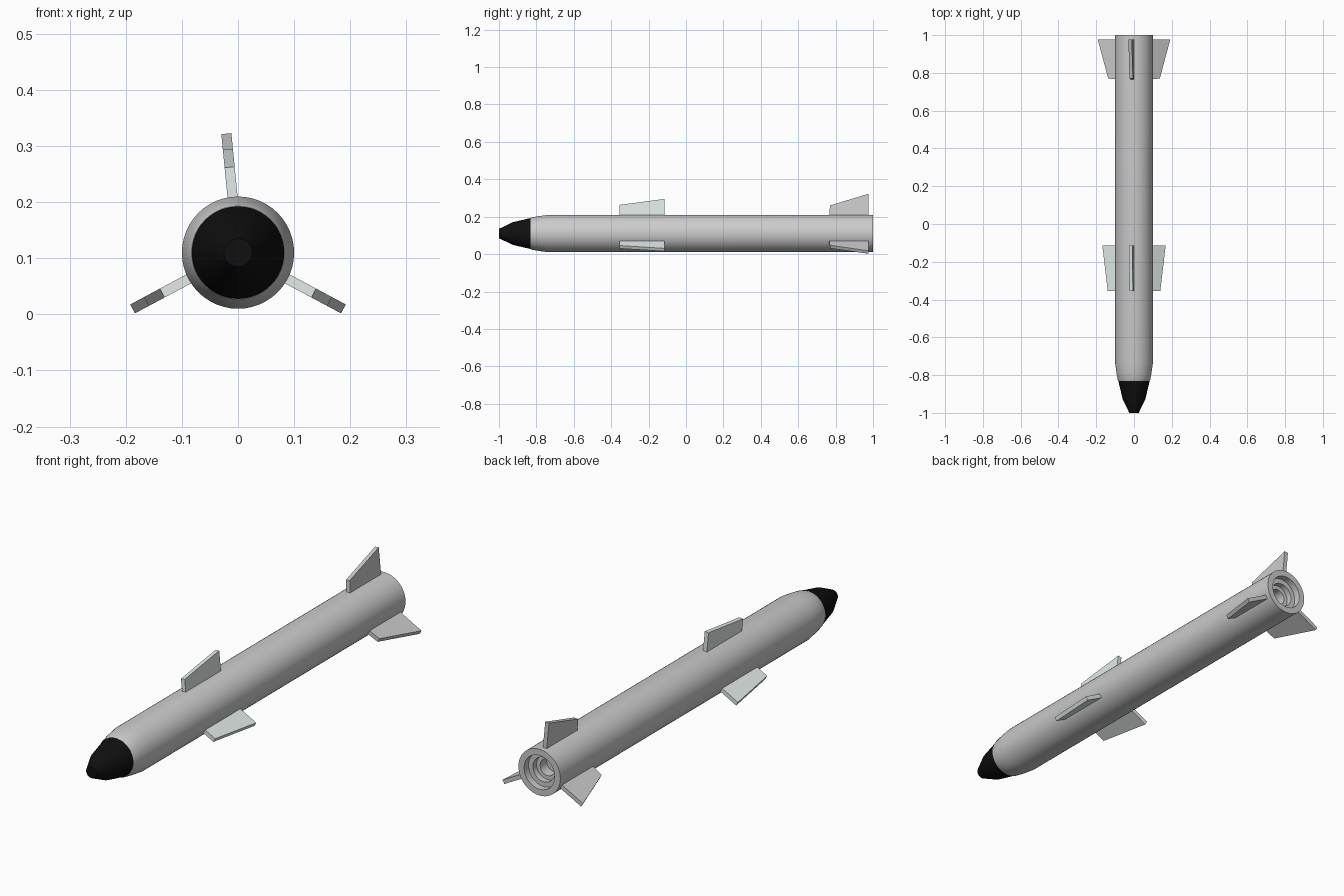
import bpy, bmesh, math
from mathutils import Vector

if "Cube" in bpy.data.objects:
    bpy.data.objects.remove(bpy.data.objects["Cube"])

AXIS_Z = 0.11
SIDES = 48


def paint(obj, name, color):
    mat = bpy.data.materials.new(name)
    mat.diffuse_color = color
    mat.use_nodes = True
    mat.node_tree.nodes["Principled BSDF"].inputs["Base Color"].default_value = mat.diffuse_color
    obj.data.materials.append(mat)


def make_object(name, bm):
    bmesh.ops.recalc_face_normals(bm, faces=bm.faces)
    mesh = bpy.data.meshes.new(name)
    bm.to_mesh(mesh)
    bm.free()
    obj = bpy.data.objects.new(name, mesh)
    bpy.context.collection.objects.link(obj)
    return obj


def lathe(name, profile, smooth_angle):
    """Revolve (y, radius) points about the long axis and close both ends."""
    bm = bmesh.new()
    rings = []
    for y, r in profile:
        rings.append([bm.verts.new((r * math.cos(a), y, AXIS_Z + r * math.sin(a)))
                      for a in (2 * math.pi * i / SIDES for i in range(SIDES))])
    for a, b in zip(rings, rings[1:]):
        for i in range(SIDES):
            j = (i + 1) % SIDES
            bm.faces.new((a[i], a[j], b[j], b[i]))
    bm.faces.new(rings[0])
    bm.faces.new(rings[-1])
    obj = make_object(name, bm)
    bpy.ops.object.select_all(action='DESELECT')
    obj.select_set(True)
    bpy.context.view_layer.objects.active = obj
    bpy.ops.object.shade_smooth_by_angle(angle=math.radians(smooth_angle))
    return obj


def fin(name, angle, outline, thickness=0.018):
    """Extruded plate; outline is (y, distance from axis)."""
    a = math.radians(angle)
    out = Vector((math.cos(a), 0, math.sin(a)))
    side = Vector((-math.sin(a), 0, math.cos(a))) * thickness / 2
    centre = Vector((0, 0, AXIS_Z))
    bm = bmesh.new()
    pts = [centre + Vector((0, y, 0)) + out * r for y, r in outline]
    lo = [bm.verts.new(p - side) for p in pts]
    hi = [bm.verts.new(p + side) for p in pts]
    bm.faces.new(lo)
    bm.faces.new(hi)
    for i in range(len(pts)):
        j = (i + 1) % len(pts)
        bm.faces.new((lo[i], lo[j], hi[j], hi[i]))
    return make_object(name, bm)


# Tube body with tapered shoulder and stepped exhaust recess
lathe("body", [(-0.832, 0.083), (-0.825, 0.086), (-0.79, 0.0925), (-0.735, 0.1),
               (1.0, 0.1), (1.0, 0.073), (0.97, 0.073), (0.97, 0.052),
               (0.945, 0.052), (0.945, 0.035), (0.90, 0.035)], 30)

# Black nose cone with blunt tip
nose = lathe("nose_cone", [(-0.832, 0.0825), (-0.925, 0.061), (-1.0, 0.025)], 30)
paint(nose, "nose_black", (0.005, 0.005, 0.005, 1))

# Pale mid wings and grey tail fins, three of each
for i, angle in enumerate((95.6, 208.1, 331.9), 1):
    wing = fin(f"mid_wing_{i}", angle,
               [(-0.355, 0.09), (-0.355, 0.153), (-0.115, 0.185), (-0.115, 0.09)])
    paint(wing, "wing_pale", (0.76, 0.83, 0.81, 1))
    fin(f"tail_fin_{i}", angle,
        [(0.765, 0.09), (0.77, 0.150), (0.977, 0.213), (0.977, 0.09)])
